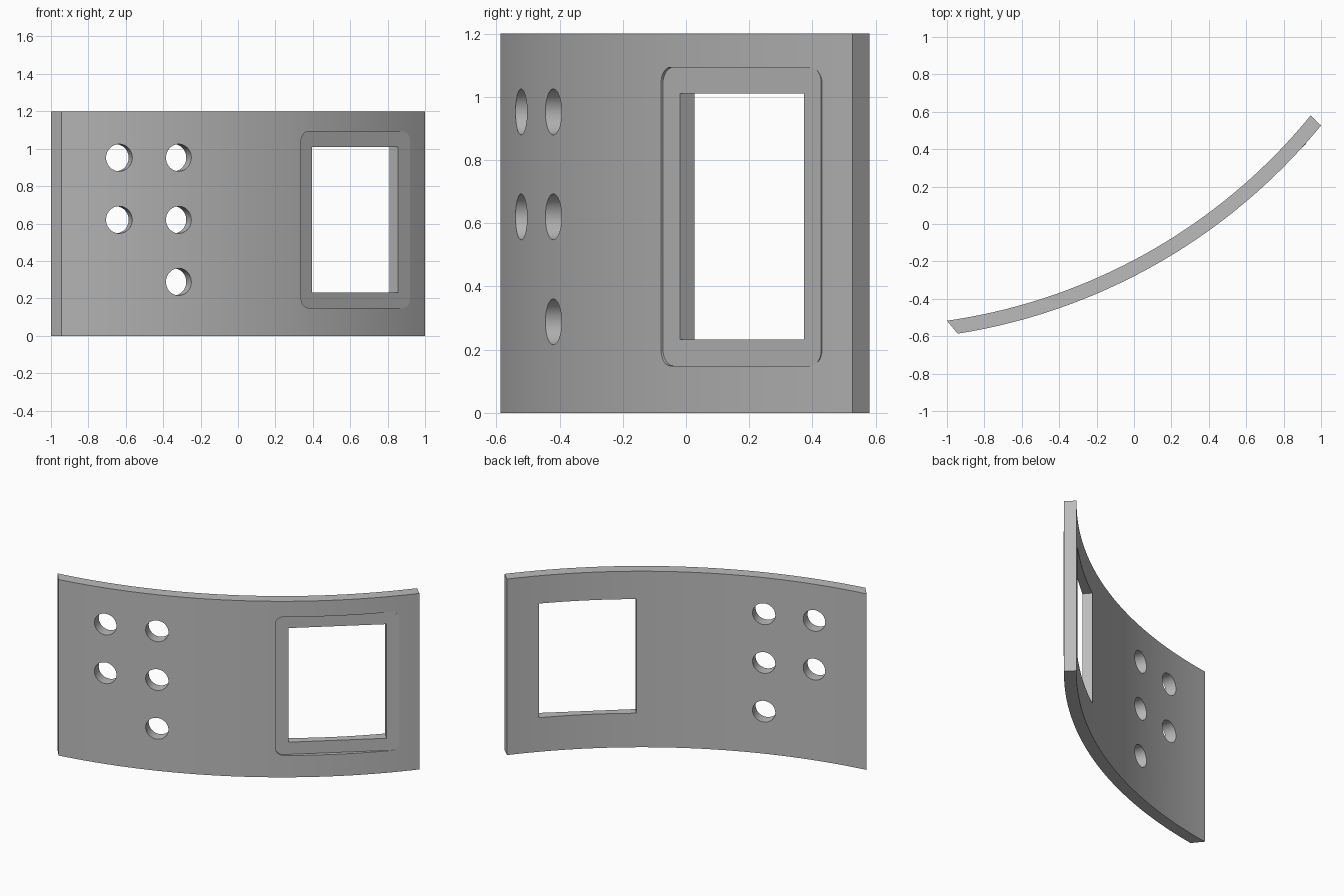
import bpy
import bmesh
import math
from mathutils import Matrix, Vector

cube = bpy.data.objects.get("Cube")
if cube:
    bpy.data.objects.remove(cube, do_unlink=True)

CENTRE = Vector((-1.435, 2.525))   # axis of the curved plate
R_OUT, R_IN, HEIGHT = 3.15, 3.073, 1.2

grey = bpy.data.materials.new("plain_grey")
grey.use_nodes = True
colour = (0.5, 0.5, 0.5, 1)
grey.diffuse_color = colour
grey.node_tree.nodes["Principled BSDF"].inputs["Base Color"].default_value = colour


def prism(name, outline, depth, matrix=Matrix()):
    """Extrude a flat outline along local z and place it."""
    bm = bmesh.new()
    face = bm.faces.new([bm.verts.new((x, y, 0)) for x, y in outline])
    new = bmesh.ops.extrude_face_region(bm, geom=[face])["geom"]
    bmesh.ops.translate(bm, vec=(0, 0, depth),
                        verts=[v for v in new if isinstance(v, bmesh.types.BMVert)])
    bmesh.ops.transform(bm, matrix=matrix, verts=bm.verts)
    bmesh.ops.recalc_face_normals(bm, faces=bm.faces)
    mesh = bpy.data.meshes.new(name)
    bm.to_mesh(mesh)
    bm.free()
    mesh.materials.append(grey)
    obj = bpy.data.objects.new(name, mesh)
    bpy.context.collection.objects.link(obj)
    return obj


def combine(target, tool, operation):
    """Apply one boolean and remove the helper."""
    mod = target.modifiers.new("combine", "BOOLEAN")
    mod.operation, mod.solver, mod.object = operation, "EXACT", tool
    bpy.context.view_layer.objects.active = target
    bpy.ops.object.modifier_apply(modifier=mod.name)
    bpy.data.objects.remove(tool, do_unlink=True)


def arc(radius, x0, x1, steps=64):
    """Points on the plate's curve between two x positions."""
    a0, a1 = (math.asin((x - CENTRE.x) / radius) for x in (x0, x1))
    angles = [a0 + (a1 - a0) * i / steps for i in range(steps + 1)]
    return [(CENTRE.x + radius * math.sin(a), CENTRE.y - radius * math.cos(a)) for a in angles]


def rounded_rect(w, h, r, steps=8):
    """Rectangle outline with rounded corners, from half sizes."""
    pts = []
    for k, (sx, sy) in enumerate(((1, 1), (-1, 1), (-1, -1), (1, -1))):
        for i in range(steps + 1):
            a = math.pi / 2 * (k + i / steps)
            pts.append((sx * (w - r) + r * math.cos(a), sy * (h - r) + r * math.sin(a)))
    return pts


def frame(origin, along):
    """Local x along the plate, local y up, local z out of the front."""
    x = Vector((along[0], along[1], 0)).normalized()
    y = Vector((0, 0, 1))
    m = Matrix((x, y, x.cross(y))).transposed().to_4x4()
    return Matrix.Translation(origin) @ m


# Curved plate with parallel slanted ends
plate = prism("curved_plate", arc(R_OUT, -0.943, 1.0) + arc(R_IN, 0.944, -1.0), HEIGHT)

# Flat rounded seat around the window, slightly proud at its outer end
seat = frame((0.626, 0.1775, 0.621), (1, 0.851))
border = rounded_rect(0.386, 0.472, 0.05)
combine(plate, prism("seat_recess", border, 0.2, seat), "DIFFERENCE")
combine(plate, prism("seat_pad", border, -0.03, seat), "UNION")

# Rectangular window
opening = [(sx * 0.303, sy * 0.389) for sx, sy in ((1, 1), (-1, 1), (-1, -1), (1, -1))]
combine(plate, prism("window_cutter", opening, 0.6, seat @ Matrix.Translation((0, 0, -0.3))),
        "DIFFERENCE")

# Round holes: two in the outer column, three in the inner one
circle = [(0.0725 * math.cos(math.tau * i / 48), 0.0725 * math.sin(math.tau * i / 48))
          for i in range(48)]
for x, levels in ((-0.635, (1, 2)), (-0.317, (0, 1, 2))):
    a = math.asin((x - CENTRE.x) / R_OUT)
    y = CENTRE.y - R_OUT * math.cos(a)
    for level in levels:
        place = frame((x, y, 0.288 + 0.332 * level), (math.cos(a), math.sin(a)))
        hole = prism("hole_cutter", circle, 0.4, place @ Matrix.Translation((0, 0, -0.2)))
        combine(plate, hole, "DIFFERENCE")

# Smooth curve, crisp edges
bpy.ops.object.select_all(action="DESELECT")
plate.select_set(True)
bpy.context.view_layer.objects.active = plate
bpy.ops.object.shade_smooth_by_angle(angle=math.radians(20))
